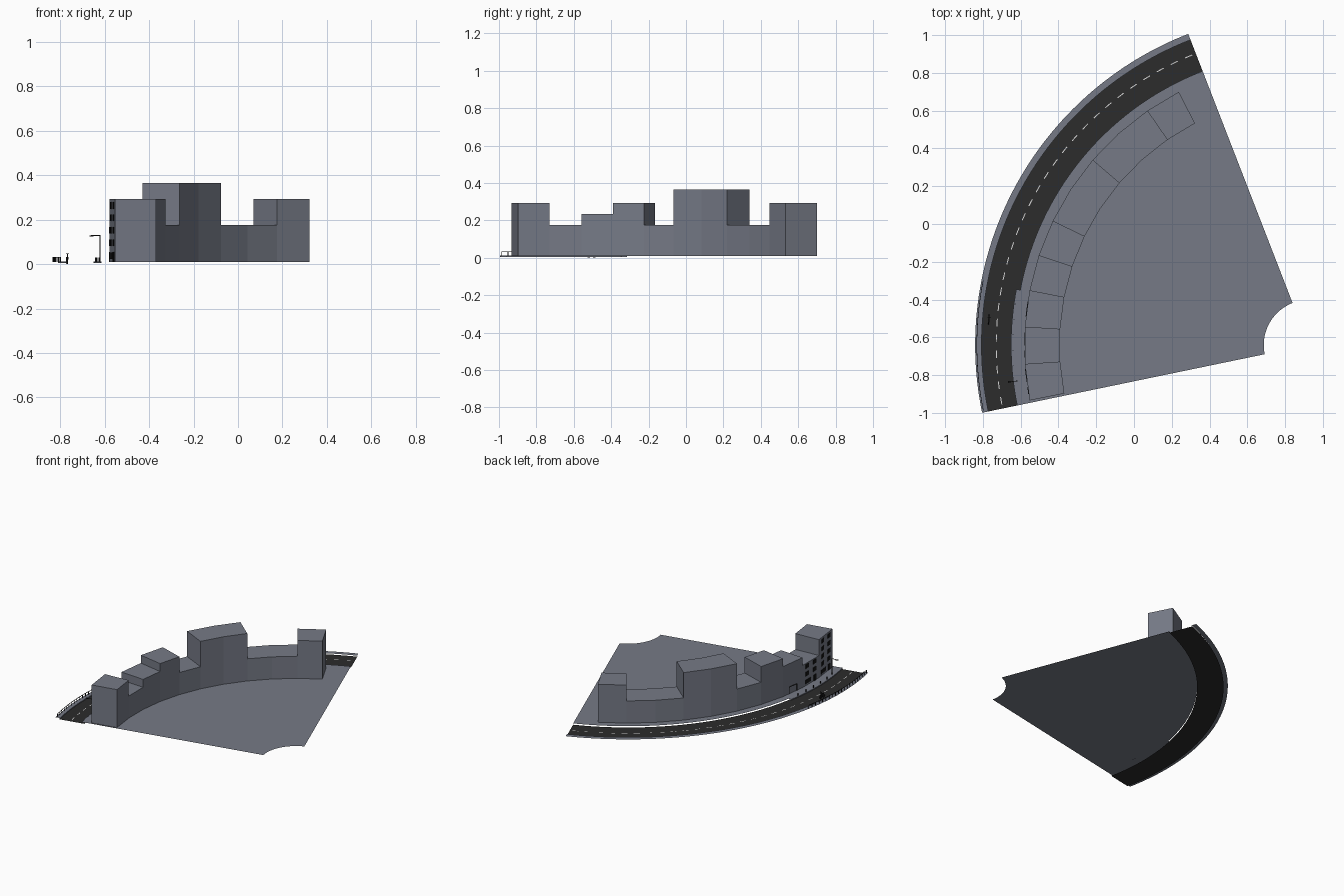
import bpy, bmesh
from math import cos, sin, radians, pi
from mathutils import Vector, Matrix

if "Cube" in bpy.data.objects:
    bpy.data.objects.remove(bpy.data.objects["Cube"])

CENTRE = Vector((0.926, -0.641, 0))
START, END = 191.7, 111.2       # street sector, degrees
PAVE = 0.01                     # pavement level


def material(name, rgb):
    m = bpy.data.materials.new(name)
    m.use_nodes = True
    m.diffuse_color = (*rgb, 1)
    m.node_tree.nodes["Principled BSDF"].inputs["Base Color"].default_value = (*rgb, 1)
    return m


GREY = material("slate grey", (0.18, 0.195, 0.24))
ASPHALT = material("asphalt", (0.025, 0.025, 0.025))
PAINT = material("road paint", (0.7, 0.7, 0.7))
BLACK = material("black glass and metal", (0.008, 0.008, 0.008))


def polar(r, a, z=0.0):
    return CENTRE + Vector((r * cos(radians(a)), r * sin(radians(a)), z))


def finish(name, bm, mat):
    bmesh.ops.recalc_face_normals(bm, faces=bm.faces)
    me = bpy.data.meshes.new(name)
    bm.to_mesh(me)
    bm.free()
    me.materials.append(mat)
    ob = bpy.data.objects.new(name, me)
    bpy.context.collection.objects.link(ob)
    return ob


def add_arc(bm, r0, r1, a0, a1, z, height=0.0, steps=1):
    """Curved strip between two radii, optionally raised to a solid."""
    angles = [a0 + (a1 - a0) * i / steps for i in range(steps + 1)]
    rows = [[bm.verts.new(polar(r, a, z)) for r in (r0, r1)] for a in angles]
    faces = [bm.faces.new((p[0], p[1], q[1], q[0])) for p, q in zip(rows, rows[1:])]
    for f in faces:
        f.normal_update()
        if f.normal.z < 0:
            f.normal_flip()
    if height:
        geom = bmesh.ops.extrude_face_region(bm, geom=faces, use_keep_orig=True)["geom"]
        top = [g for g in geom if isinstance(g, bmesh.types.BMVert)]
        bmesh.ops.translate(bm, verts=top, vec=(0, 0, height))


def arc(name, mat, *args, **kw):
    bm = bmesh.new()
    add_arc(bm, *args, **kw)
    return finish(name, bm, mat)


def add_box(bm, loc, size, angle=0.0):
    m = Matrix.Translation(loc) @ Matrix.Rotation(radians(angle), 4, "Z") @ Matrix.Diagonal((*size, 1))
    bmesh.ops.create_cube(bm, size=1, matrix=m)


# Ground, road and outer pavement
FITTED = 169.2                  # the furnished stretch ends here
arc("inner_ground", GREY, 0.239, 1.556, START, END, PAVE, steps=64)
arc("inner_footway", GREY, 1.556, 1.576, START, FITTED, PAVE, steps=18)
arc("road", ASPHALT, 1.556, 1.738, START, END, 0.0, steps=64)
arc("outer_footway", GREY, 1.733, 1.767, START, END, PAVE, steps=64)

# Dashed centre line
bm = bmesh.new()
DASHES = 28
step = (END - START) / DASHES
for i in range(DASHES):
    a = START + step * (i + 0.25)
    add_arc(bm, 1.653, 1.658, a, a + step * 0.5, 0.003)
finish("centre_line", bm, PAINT)

# Kerbs along the furnished stretch
bm = bmesh.new()
for r in (1.573, 1.733):
    add_arc(bm, r, r + 0.004, START, FITTED, 0.004, height=0.007, steps=18)
finish("kerbs", bm, GREY)

# Terraced houses: (name, number of bays, roof height)
BACK, FRONT = 1.32, 1.507
FIRST, BAY = 191.2, -7.4
BLOCKS = (("corner_house", 1, 0.293), ("low_house", 1, 0.175),
          ("middle_house", 1, 0.234), ("tall_house", 1, 0.293),
          ("link_house", 1, 0.175), ("large_block", 2, 0.364),
          ("low_terrace", 2, 0.175), ("end_house", 1, 0.293))
a = FIRST
for name, bays, top in BLOCKS:
    arc(name, GREY, BACK, FRONT, a, a + BAY * bays, PAVE, height=top - PAVE, steps=bays)
    a += BAY * bays


def add_plate(bm, bay, u, z, w, h):
    """Thin plate on the street side of a bay; u runs 0..1 along it."""
    p, q = (polar(FRONT, FIRST + BAY * (bay + k)) for k in (0, 1))
    loc = p.lerp(q, u) + Vector((0, 0, z))
    add_box(bm, loc, (0.006, w, h), FIRST + BAY * (bay + 0.5))


# Windows, doors and shop frame
bm = bmesh.new()
for bay, floors in ((0, 5), (1, 3)):
    for floor in range(1, floors):
        for u in (0.27, 0.73):
            add_plate(bm, bay, u, 0.04 + 0.056 * floor, 0.036, 0.03)
    add_plate(bm, bay, 0.25, 0.032, 0.03, 0.044)
    add_plate(bm, bay, 0.68, 0.038, 0.07, 0.028)
finish("windows_and_doors", bm, BLACK)

bm = bmesh.new()
for u in (0.3, 0.7):
    add_plate(bm, 2, u, 0.035, 0.004, 0.05)
add_plate(bm, 2, 0.5, 0.06, 0.08, 0.004)
finish("shop_frame", bm, BLACK)

# Railing on the outer edge
bm = bmesh.new()
POSTS = 20
for i in range(POSTS + 1):
    a = START - 0.4 + (FITTED - START) * i / POSTS
    add_box(bm, polar(1.758, a, 0.021), (0.003, 0.003, 0.022), a)
add_arc(bm, 1.7565, 1.7595, START - 0.4, FITTED - 0.4, 0.03, height=0.003, steps=18)
finish("railing", bm, BLACK)

# Bollards on the inner kerb
bm = bmesh.new()
for i in range(5):
    a = 184 - 3 * i
    add_box(bm, polar(1.567, a, 0.02), (0.004, 0.004, 0.02), a)
finish("bollards", bm, BLACK)

# Street lamp
bm = bmesh.new()
LAMP = 187
add_box(bm, polar(1.558, LAMP, 0.07), (0.005, 0.005, 0.12), LAMP)
add_box(bm, polar(1.578, LAMP, 0.129), (0.042, 0.003, 0.003), LAMP)
add_box(bm, polar(1.597, LAMP, 0.127), (0.016, 0.008, 0.004), LAMP)
finish("street_lamp", bm, BLACK)

# Parked motorcycle: two wheels, body, handlebar
bm = bmesh.new()
BIKE = 175.4
for da in (-0.5, 0.5):
    m = Matrix.Translation(polar(1.7, BIKE + da, 0.012)) @ Matrix.Rotation(radians(BIKE), 4, "Z") \
        @ Matrix.Rotation(pi / 2, 4, "Y")
    bmesh.ops.create_cone(bm, cap_ends=True, segments=12, radius1=0.012, radius2=0.012, depth=0.005, matrix=m)
add_box(bm, polar(1.7, BIKE, 0.026), (0.007, 0.034, 0.012), BIKE)
add_box(bm, polar(1.7, BIKE - 0.35, 0.038), (0.004, 0.004, 0.02), BIKE)
add_box(bm, polar(1.7, BIKE - 0.35, 0.047), (0.014, 0.003, 0.003), BIKE)
finish("motorcycle", bm, BLACK)
